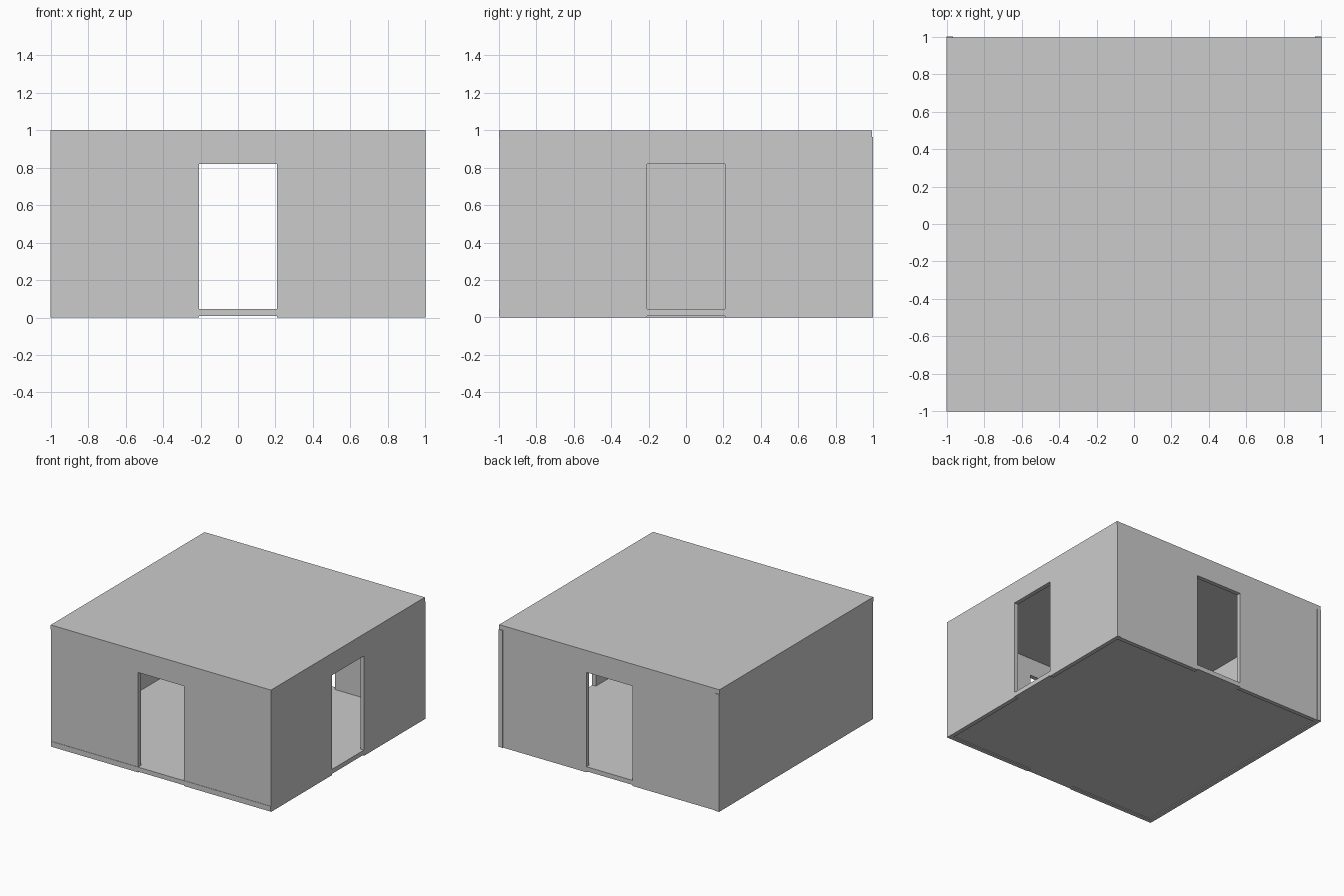
import bpy
import bmesh
from mathutils import Matrix
from math import pi

if "Cube" in bpy.data.objects:
    bpy.data.objects.remove(bpy.data.objects["Cube"])

WALL = 0.035       # wall thickness
TOP = 0.963        # underside of the roof
DOOR_W, DOOR_H = 0.208, 0.82


def finish(name, bm):
    bmesh.ops.recalc_face_normals(bm, faces=bm.faces)
    mesh = bpy.data.meshes.new(name)
    bm.to_mesh(mesh)
    bm.free()
    obj = bpy.data.objects.new(name, mesh)
    bpy.context.collection.objects.link(obj)
    return obj


def slab(name, x0, x1, y0, y1, z0, z1):
    bm = bmesh.new()
    bmesh.ops.create_cube(bm, size=1)
    for v in bm.verts:
        v.co = (x1 if v.co.x > 0 else x0,
                y1 if v.co.y > 0 else y0,
                z1 if v.co.z > 0 else z0)
    return finish(name, bm)


def wall(name, a, b, depth, turn=0, door=True):
    """Wall outline from a to b, outer face at -depth, turned about z."""
    pts = [(a, 0)]
    if door:
        pts += [(-DOOR_W, 0), (-DOOR_W, DOOR_H), (DOOR_W, DOOR_H), (DOOR_W, 0)]
    pts += [(b, 0), (b, TOP), (a, TOP)]
    bm = bmesh.new()
    face = bm.faces.new([bm.verts.new((x, -depth, z)) for x, z in pts])
    ext = bmesh.ops.extrude_face_region(bm, geom=[face])["geom"]
    moved = [g for g in ext if isinstance(g, bmesh.types.BMVert)]
    # keep the outline face so the wall is closed
    bmesh.ops.translate(bm, verts=moved, vec=(0, WALL, 0))
    if face.is_valid is False or len(bm.faces) < len(pts) + 2:
        bm.faces.new([v for v in face.verts])
    bmesh.ops.transform(bm, matrix=Matrix.Rotation(turn, 4, 'Z'), verts=bm.verts)
    return finish(name, bm)


# Horizontal slabs
slab("floor", -0.997, 0.997, -1, 0.993, 0.008, 0.045)
slab("roof", -1, 1, -1, 0.994, TOP, 1)

# Walls: doorways in front, right and back; the left one is solid
wall("front_wall", -1, 1, 0.997)
wall("right_wall", -0.997 + WALL, 1, 1, pi / 2)
wall("back_wall", -1 + WALL, 1 - WALL, 0.994, pi)
wall("left_wall", -1, 0.997 - WALL, 1, -pi / 2, door=False)
